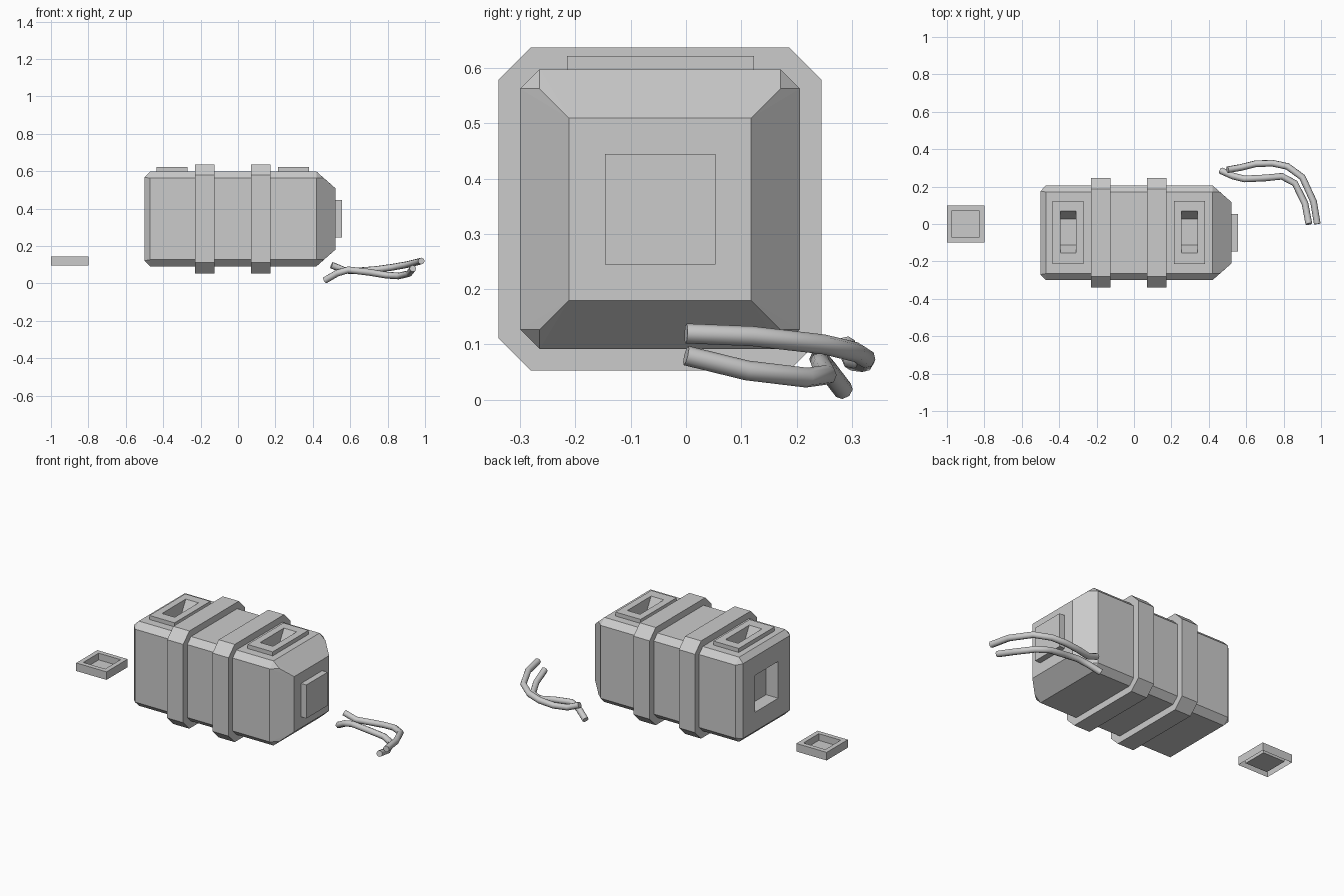
import bpy, bmesh
from mathutils import Vector

if "Cube" in bpy.data.objects:
    bpy.data.objects.remove(bpy.data.objects["Cube"])

CY, CZ = -0.047, 0.345   # axis of the casing


def finish(bm, name):
    bmesh.ops.recalc_face_normals(bm, faces=bm.faces)
    me = bpy.data.meshes.new(name)
    bm.to_mesh(me)
    bm.free()
    ob = bpy.data.objects.new(name, me)
    bpy.context.collection.objects.link(ob)
    return ob


def hull(name, pts):
    bm = bmesh.new()
    for p in pts:
        bm.verts.new(p)
    bmesh.ops.convex_hull(bm, input=bm.verts)
    bmesh.ops.dissolve_limit(bm, angle_limit=0.01, verts=bm.verts, edges=bm.edges)
    return finish(bm, name)


def box(name, x, y, z):
    return hull(name, [(a, b, c) for a in x for b in y for c in z])


def ring(x, h, c=0.0):
    """Square section of half size h with corners cut by c."""
    out = []
    for sy in (-1, 1):
        for sz in (-1, 1):
            corners = [(h - c, h), (h, h - c)] if c else [(h, h)]
            out += [(x, CY + sy * a, CZ + sz * b) for a, b in corners]
    return out


def cut(target, cutter):
    m = target.modifiers.new("cut", 'BOOLEAN')
    m.operation = 'DIFFERENCE'
    m.solver = 'EXACT'
    m.object = cutter
    cutter.hide_render = True
    cutter.hide_viewport = True


# Casing: chamfered box with tapered right end
casing = hull("casing", ring(-0.5, 0.223) + ring(-0.471, 0.253, 0.035)
              + ring(0.42, 0.253, 0.035) + ring(0.459, 0.218) + ring(0.52, 0.165))

# Square socket in the left end
cut(casing, box("socket_cutter", (-0.6, -0.42), (CY - 0.11, CY + 0.11), (CZ - 0.11, CZ + 0.11)))

# Boss on the tapered end
box("end_boss", (0.51, 0.555), (CY - 0.1, CY + 0.1), (CZ - 0.1, CZ + 0.1))

# Two raised straps around the casing
for i, x in enumerate((-0.178, 0.122)):
    hull(f"strap_{i + 1}", ring(x - 0.053, 0.292, 0.058) + ring(x + 0.053, 0.292, 0.058))

# Top plates with slots whose ends slope inwards
for i, x in enumerate((-0.352, 0.297)):
    plate = box(f"top_plate_{i + 1}", (x - 0.083, x + 0.083), (-0.215, 0.123), (0.59, 0.622))
    top, floor = 0.622, 0.545
    prof = [(-0.155, 0.68), (-0.155, top), (-0.113, floor), (0.027, floor), (0.07, top), (0.07, 0.68)]
    slot = hull(f"slot_cutter_{i + 1}", [(x + s * 0.042, y, z) for s in (-1, 1) for y, z in prof])
    cut(plate, slot)
    cut(casing, slot)

# Loose cap: open underneath, recessed on top
bm = bmesh.new()
bmesh.ops.create_cube(bm, size=1)
bmesh.ops.scale(bm, vec=(0.2, 0.2, 0.048), verts=bm.verts)
bmesh.ops.translate(bm, vec=(-0.9, 0, 0.119), verts=bm.verts)
bm.normal_update()
bmesh.ops.delete(bm, geom=[f for f in bm.faces if f.normal.z < -0.9], context='FACES_ONLY')
lid = [f for f in bm.faces if f.normal.z > 0.9]
bmesh.ops.inset_region(bm, faces=lid, thickness=0.039)
ext = bmesh.ops.extrude_face_region(bm, geom=lid)["geom"]
bmesh.ops.delete(bm, geom=[f for f in lid if f.is_valid], context='FACES_ONLY')
bmesh.ops.translate(bm, vec=(0, 0, -0.04), verts=[v for v in ext if isinstance(v, bmesh.types.BMVert)])
finish(bm, "loose_cap")


# Two loose cables
def cable(name, pts):
    cu = bpy.data.curves.new(name, 'CURVE')
    cu.dimensions = '3D'
    cu.bevel_depth = 0.018
    cu.bevel_resolution = 2
    cu.use_fill_caps = True
    sp = cu.splines.new('POLY')
    sp.points.add(len(pts) - 1)
    for p, co in zip(sp.points, pts):
        p.co = (*co, 1)
    sp.use_smooth = True
    bpy.context.collection.objects.link(bpy.data.objects.new(name, cu))


cable("cable_outer", [(0.98, 0, 0.12), (0.96, 0.12, 0.115), (0.9, 0.25, 0.1), (0.82, 0.308, 0.086),
                      (0.74, 0.325, 0.075), (0.65, 0.322, 0.068), (0.57, 0.302, 0.07), (0.5, 0.29, 0.098)])
cable("cable_inner", [(0.935, 0, 0.08), (0.914, 0.11, 0.053), (0.86, 0.218, 0.04), (0.79, 0.255, 0.045),
                      (0.7, 0.246, 0.06), (0.59, 0.241, 0.073), (0.53, 0.256, 0.055), (0.465, 0.285, 0.017)])
